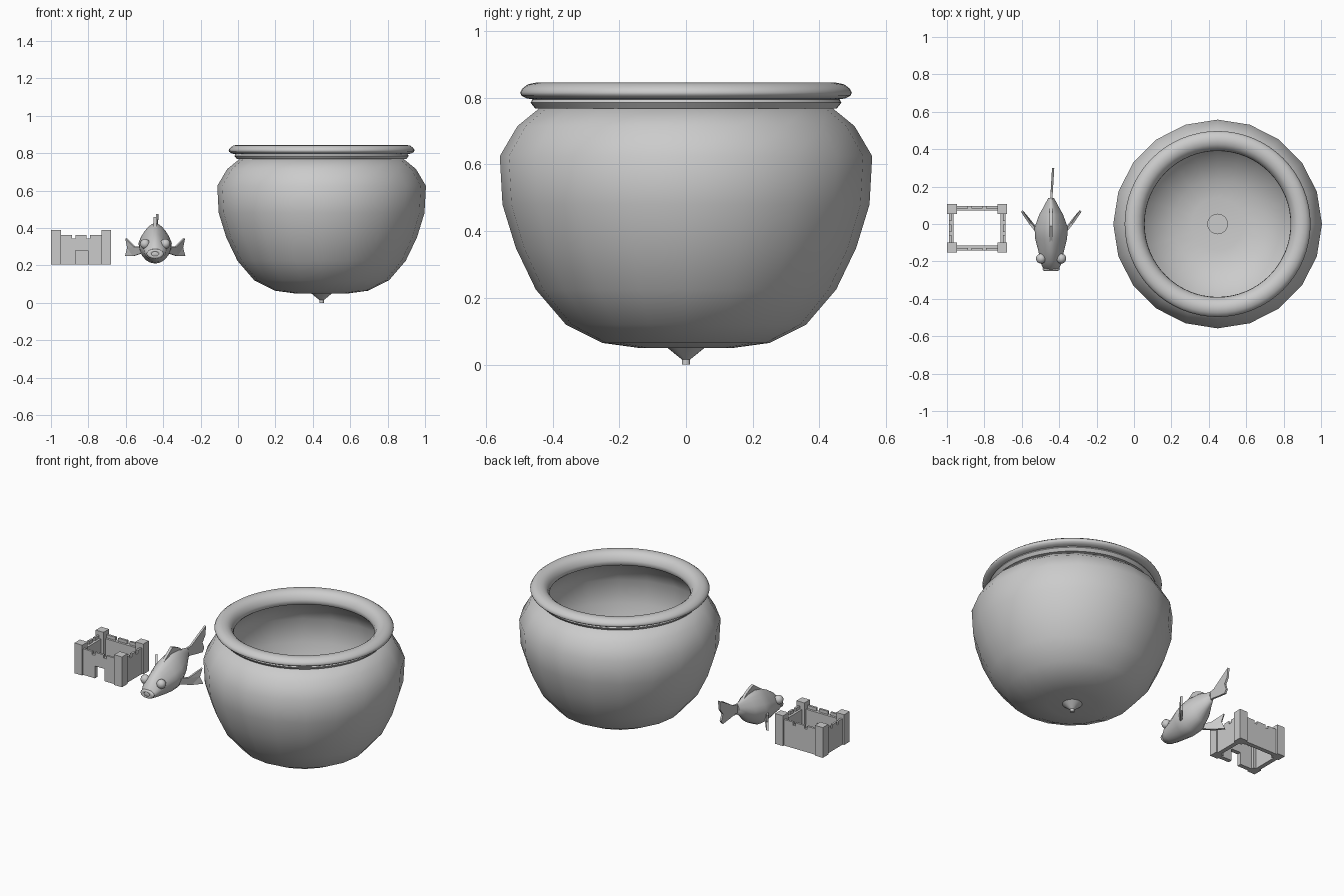
import bpy, bmesh, math
from mathutils import Vector

cube = bpy.data.objects.get("Cube")
if cube:
    bpy.data.objects.remove(cube)

grey = bpy.data.materials.new("plain grey")
grey.use_nodes = True
COLOUR = (0.6, 0.6, 0.6, 1)
grey.diffuse_color = COLOUR
grey.node_tree.nodes["Principled BSDF"].inputs["Base Color"].default_value = COLOUR


def finish(name, bm, smooth=None):
    bmesh.ops.remove_doubles(bm, verts=bm.verts, dist=1e-5)
    bmesh.ops.recalc_face_normals(bm, faces=bm.faces)
    mesh = bpy.data.meshes.new(name)
    bm.to_mesh(mesh)
    bm.free()
    mesh.materials.append(grey)
    ob = bpy.data.objects.new(name, mesh)
    bpy.context.collection.objects.link(ob)
    if smooth:
        bpy.ops.object.select_all(action='DESELECT')
        ob.select_set(True)
        bpy.context.view_layer.objects.active = ob
        bpy.ops.object.shade_smooth_by_angle(angle=math.radians(smooth))
    return ob


def lathe(name, profile, sides, smooth=50, centre=(0.447, 0, 0)):
    bm = bmesh.new()
    verts = [bm.verts.new((r, 0, z)) for r, z in profile]
    edges = [bm.edges.new(p) for p in zip(verts, verts[1:])]
    bmesh.ops.spin(bm, geom=verts + edges, cent=(0, 0, 0), axis=(0, 0, 1),
                   angle=math.tau, steps=sides, use_merge=True)
    bmesh.ops.translate(bm, verts=bm.verts, vec=centre)
    return finish(name, bm, smooth)


def box(bm, x0, x1, y0, y1, z0, z1):
    ret = bmesh.ops.create_cube(bm, size=1)
    for v in ret["verts"]:
        v.co = ((x0 + x1) / 2 + v.co.x * (x1 - x0), (y0 + y1) / 2 + v.co.y * (y1 - y0),
                (z0 + z1) / 2 + v.co.z * (z1 - z0))


# Bowl body: thick coarse-sided wall, outside then inside
outer = [(0, .05), (.14, .05), (.25, .065), (.36, .12), (.45, .225), (.51, .35),
         (.55, .48), (.558, .625), (.505, .715), (.44, .768)]
inner = [(.41, .768), (.48, .71), (.532, .62), (.525, .48), (.485, .355), (.425, .235),
         (.34, .14), (.24, .085), (.14, .068), (0, .068)]
lathe("bowl_body", outer + inner, 20, 60)

# Rolled rim with a small collar beneath
rim = [(.40, .768), (.452, .768), (.466, .785), (.46, .795), (.478, .798), (.494, .807),
       (.497, .816), (.49, .828), (.474, .84), (.45, .845), (.425, .84), (.405, .825),
       (.392, .80), (.39, .78), (.40, .768)]
lathe("bowl_rim", rim, 64, 50)

# Drain plug through the base
lathe("drain_plug", [(0, .078), (.055, .078), (.055, .05), (.012, .015), (.012, 0), (0, 0)], 24, 30)

# Castle walls, battlements and corner towers
X0, X1, Y0, Y1, BASE = -1.0, -.678, -.152, .107, .205
TOWER, THICK, WALL, MERLON = .053, .026, .345, .364
bm = bmesh.new()
for x in (X0, X1 - TOWER):
    for y in (Y0, Y1 - TOWER):
        box(bm, x, x + TOWER, y, y + TOWER, BASE, .39)
finish("castle_towers", bm)

bm = bmesh.new()
xa, xb, ya, yb = X0 + TOWER, X1 - TOWER, Y0 + TOWER, Y1 - TOWER
door0, door1 = -.868, -.803
front = (Y0 + .01, Y0 + .01 + THICK)
back = (Y1 - .01 - THICK, Y1 - .01)
box(bm, xa, door0, *front, BASE, WALL)
box(bm, door1, xb, *front, BASE, WALL)
box(bm, door0, door1, *front, .28, WALL)
box(bm, xa, xb, *back, BASE, WALL)
left = (X0 + .01, X0 + .01 + THICK)
right = (X1 - .01 - THICK, X1 - .01)
for span in (left, right):
    box(bm, *span, ya, yb, BASE, WALL)
finish("castle_walls", bm)

bm = bmesh.new()
GAP = .018
for i in range(3):
    w = (xb - xa - 2 * GAP) / 3
    a = xa + i * (w + GAP)
    box(bm, a, a + w, front[0], front[0] + .013, WALL, MERLON)
    box(bm, a, a + w, back[1] - .013, back[1], WALL, MERLON)
    d = (yb - ya - 2 * GAP) / 3
    b = ya + i * (d + GAP)
    box(bm, left[0], left[0] + .013, b, b + d, WALL, MERLON)
    box(bm, right[1] - .013, right[1], b, b + d, WALL, MERLON)
finish("castle_battlements", bm)

# Fish body lofted from oval rings: y, centre z, half width, half height
FX = -.443
rings = [(-.25, .262, .018, .012), (-.238, .266, .042, .032), (-.2, .283, .06, .058),
         (-.15, .295, .067, .079), (-.08, .31, .085, .1), (-.02, .32, .089, .106),
         (.05, .338, .064, .085), (.1, .355, .036, .052), (.14, .367, .015, .032)]
bm = bmesh.new()
loops = []
for y, cz, rx, rz in rings:
    loop = []
    for k in range(20):
        c, s = math.cos(math.tau * k / 20), math.sin(math.tau * k / 20)
        pinch = 1 - .35 * max(s, 0)      # narrower along the back
        loop.append(bm.verts.new((FX + rx * c * pinch, y, cz + rz * s)))
    loops.append(loop)
for a, b in zip(loops, loops[1:]):
    for k in range(20):
        bm.faces.new((a[k], a[k - 1], b[k - 1], b[k]))
bm.faces.new(loops[0])
bm.faces.new(loops[-1])
finish("fish_body", bm, 60)


def fin(name, points, thick):
    bm = bmesh.new()
    face = bm.faces.new([bm.verts.new(p) for p in points])
    face.normal_update()
    n = face.normal.copy()
    bmesh.ops.translate(bm, verts=bm.verts, vec=-n * thick / 2)
    ret = bmesh.ops.extrude_face_region(bm, geom=[face])
    moved = [g for g in ret["geom"] if isinstance(g, bmesh.types.BMVert)]
    bmesh.ops.translate(bm, verts=moved, vec=n * thick)
    bmesh.ops.triangulate(bm, faces=bm.faces)
    finish(name, bm)


# Tail and dorsal fins
tail = [(.12, .395), (.17, .40), (.23, .435), (.3, .475), (.295, .42), (.27, .385),
        (.285, .345), (.27, .325), (.21, .335), (.16, .345), (.12, .345)]
fin("fish_tail", [(FX + .06 * max(y - .12, 0), y, z) for y, z in tail], .012)
dorsal = [(-.11, .39), (-.06, .425), (-.01, .46), (.03, .445), (.06, .43), (.1, .395), (.06, .37), (-.02, .37)]
fin("fish_dorsal", [(FX, y, z) for y, z in dorsal], .016)

# Paired fins, eyes, and mouth
for side, sx in (("left", 1), ("right", -1)):
    shape = [(.07, -.05, .30), (.11, .0, .30), (.155, .065, .345), (.145, .055, .295),
             (.157, .07, .25), (.115, .02, .25), (.07, -.04, .265)]
    fin(side + "_side_fin", [(FX + sx * x, y, z) for x, y, z in shape], .012)
    bm = bmesh.new()
    bmesh.ops.create_uvsphere(bm, u_segments=14, v_segments=8, radius=.027)
    bmesh.ops.translate(bm, verts=bm.verts, vec=(FX + sx * .054, -.185, .315))
    finish(side + "_eye", bm, 60)

lips = lathe("fish_mouth", [(.022 + .011 * math.cos(t * math.tau / 8), .011 * math.sin(t * math.tau / 8))
                            for t in range(9)], 16, 60, (0, 0, 0))
lips.rotation_euler.x = math.pi / 2
lips.scale = (1.4, .8, 1)
lips.location = (FX, -.241, .262)
